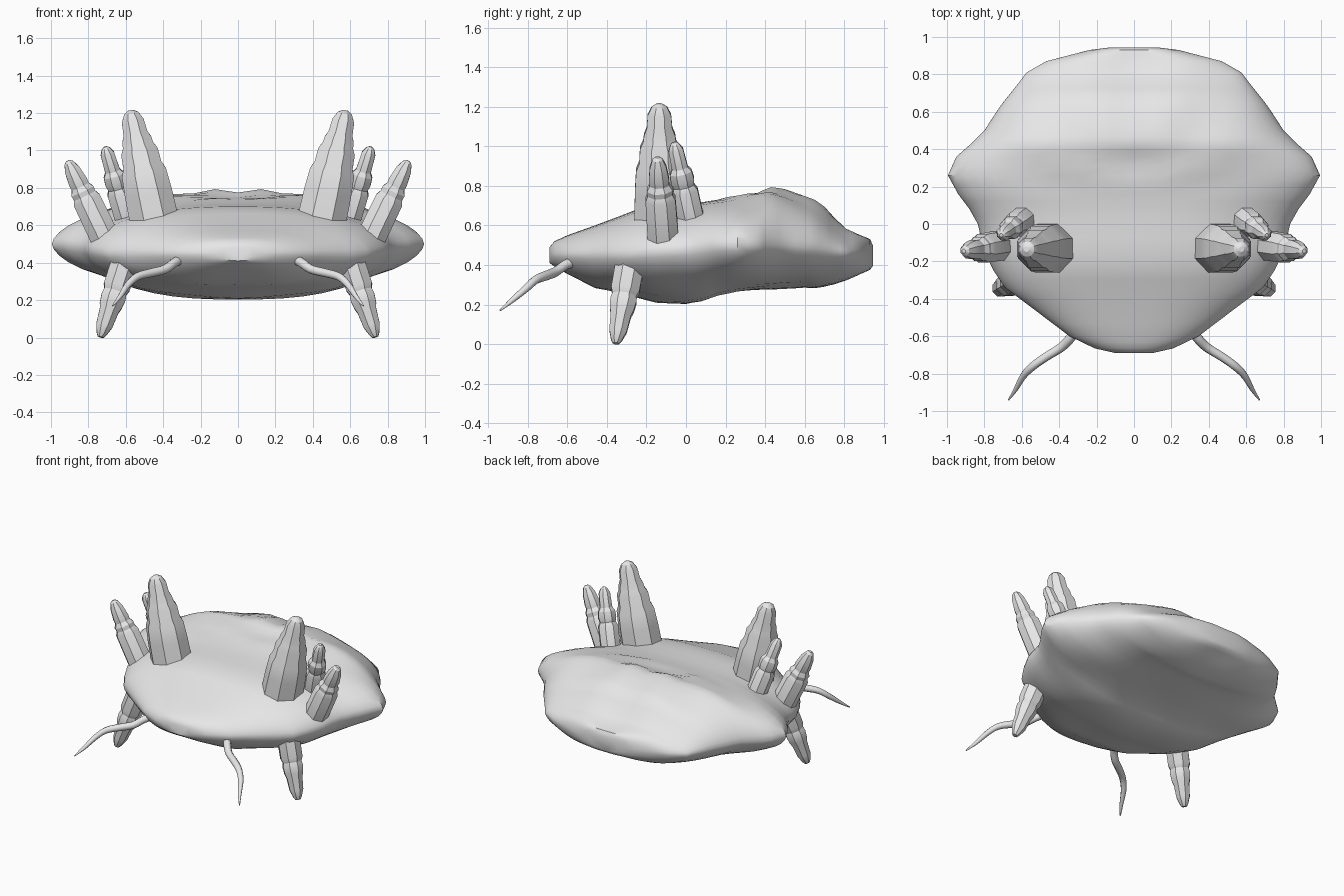
import bpy, bmesh, math
from mathutils import Vector

if "Cube" in bpy.data.objects:
    bpy.data.objects.remove(bpy.data.objects["Cube"])

grey = bpy.data.materials.new("stone grey")
grey.diffuse_color = (0.8, 0.8, 0.8, 1)
grey.use_nodes = True
grey.node_tree.nodes["Principled BSDF"].inputs["Base Color"].default_value = grey.diffuse_color


def finish(bm, name, angle):
    bmesh.ops.recalc_face_normals(bm, faces=bm.faces[:])
    me = bpy.data.meshes.new(name)
    bm.to_mesh(me)
    bm.free()
    me.materials.append(grey)
    ob = bpy.data.objects.new(name, me)
    bpy.context.collection.objects.link(ob)
    bpy.ops.object.select_all(action='DESELECT')
    ob.select_set(True)
    bpy.context.view_layer.objects.active = ob
    bpy.ops.object.shade_smooth_by_angle(angle=math.radians(angle))
    return ob


def loft(bm, rings):
    # Skin closed rings together and cap both ends
    n = len(rings[0])
    vs = [[bm.verts.new(p) for p in r] for r in rings]
    for a, b in zip(vs, vs[1:]):
        for i in range(n):
            j = (i + 1) % n
            bm.faces.new((a[i], a[j], b[j], b[i]))
    bm.faces.new(vs[0])
    bm.faces.new(vs[-1])


def lerp_rows(rows, y):
    for a, b in zip(rows, rows[1:]):
        if y <= b[0]:
            t = (y - a[0]) / (b[0] - a[0])
            return [p + (q - p) * t for p, q in zip(a, b)]
    return list(rows[-1])


# Shell: cross-sections along y as (y, half width, top z, rim z, bottom z)
sections = [
    (-0.69, 0.10, 0.49, 0.45, 0.41), (-0.665, 0.21, 0.52, 0.45, 0.39),
    (-0.60, 0.345, 0.55, 0.45, 0.35), (-0.46, 0.53, 0.60, 0.45, 0.28),
    (-0.34, 0.69, 0.645, 0.45, 0.26), (-0.25, 0.75, 0.68, 0.46, 0.24),
    (-0.15, 0.80, 0.70, 0.47, 0.215), (0.0, 0.835, 0.71, 0.48, 0.203),
    (0.08, 0.88, 0.717, 0.49, 0.215), (0.16, 0.94, 0.73, 0.50, 0.245),
    (0.26, 0.995, 0.75, 0.50, 0.265), (0.36, 0.95, 0.765, 0.50, 0.275),
    (0.43, 0.87, 0.785, 0.50, 0.28), (0.50, 0.80, 0.775, 0.50, 0.285),
    (0.60, 0.735, 0.745, 0.49, 0.29), (0.65, 0.70, 0.725, 0.49, 0.285),
    (0.70, 0.66, 0.69, 0.48, 0.29), (0.75, 0.62, 0.635, 0.47, 0.30),
    (0.81, 0.575, 0.58, 0.46, 0.32), (0.87, 0.47, 0.555, 0.46, 0.345),
    (0.93, 0.24, 0.54, 0.45, 0.37), (0.945, 0.12, 0.51, 0.45, 0.39),
]
ys = sorted([s[0] for s in sections]
            + [(a[0] + b[0]) / 2 for a, b in zip(sections, sections[1:])])
bm = bmesh.new()
rings = []
SEG = 44
for y in ys:
    _, w, top, rim, bot = lerp_rows(sections, y)
    ring = []
    for k in range(SEG):
        t = 2 * math.pi * k / SEG
        u = math.sin(t)
        upper = math.cos(t) >= 0
        full = max(0.0, 1 - abs(u) ** 2.6) ** 0.58
        x = w * u
        z = rim + ((top if upper else bot) - rim) * full
        # Soft folds fanning out over the rear of the shell
        d = math.hypot(x, y - 0.13)
        if upper and y > 0.13:
            a = math.atan2(abs(x), y - 0.13)
            z -= 0.010 * math.cos(9 * a) * min(1, d / 0.2) * min(1, (y - 0.13) / 0.15) * full
        # Gentle lumps underneath
        if not upper:
            z += 0.006 * math.cos(11 * x) * math.sin(9 * y) * full
        ring.append((x, y, z))
    rings.append(ring)
loft(bm, rings)
finish(bm, "shell", 40)


def tube(name, pts, radii, sides, angle):
    # Round section swept along a path
    pts = [Vector(p) for p in pts]
    rings = []
    for i, p in enumerate(pts):
        d = (pts[min(i + 1, len(pts) - 1)] - pts[max(i - 1, 0)]).normalized()
        e1 = (Vector((0, 1, 0)) - d * d.y)
        if e1.length < 0.3:
            e1 = Vector((1, 0, 0)) - d * d.x
        e1.normalize()
        e2 = d.cross(e1)
        rings.append([p + radii[i] * (e1 * math.cos(q) + e2 * math.sin(q))
                      for q in (2 * math.pi * (k + 0.5) / sides for k in range(sides))])
    bm = bmesh.new()
    loft(bm, rings)
    finish(bm, name, angle)


def smooth_path(rows, steps=3):
    # Spline through (x, y, z, radius) rows
    v = [Vector(r) for r in rows]
    out = []
    for i in range(len(v) - 1):
        p0, p1, p2, p3 = v[max(i - 1, 0)], v[i], v[i + 1], v[min(i + 2, len(v) - 1)]
        for s in range(steps):
            t = s / steps
            out.append(0.5 * (2 * p1 + (p2 - p0) * t + (2 * p0 - 5 * p1 + 4 * p2 - p3) * t * t
                              + (3 * p1 - p0 - 3 * p2 + p3) * t ** 3))
    return out + [v[-1]]


# Stepped spikes: base, tip, and (fraction along, radius) rows
big = [(-0.1, .142), (.20, .138), (.40, .130), (.47, .112), (.60, .108), (.66, .090),
       (.72, .085), (.78, .070), (.90, .064), (.97, .042), (1, .015)]
thin = [(-0.1, .070), (.35, .070), (.42, .056), (.50, .064), (.60, .060), (.66, .044),
        (.90, .040), (.97, .025), (1, .010)]
outer = [(-0.1, .085), (.48, .082), (.54, .068), (.60, .070), (.66, .054), (.72, .056),
         (.88, .045), (.97, .028), (1, .012)]
leg = [(-0.1, .080), (.40, .078), (.46, .066), (.52, .072), (.62, .066), (.68, .056),
       (.86, .048), (.96, .030), (1, .018)]
spikes = [
    ("large_spike", (.455, -.13, .66), (.575, -.135, 1.215), big),
    ("thin_spike", (.595, .025, .64), (.71, -.06, 1.02), thin),
    ("outer_spike", (.715, -.115, .54), (.91, -.145, .945), outer),
    ("leg", (.59, -.275, .45), (.735, -.355, .003), leg),
]
# Curved feelers at the front
feeler = [(.30, -.55, .42, .028), (.34, -.61, .40, .026), (.39, -.66, .365, .025),
          (.47, -.71, .345, .024), (.54, -.76, .325, .022), (.59, -.81, .28, .019),
          (.63, -.88, .22, .013), (.67, -.94, .17, .004)]

for side, s in (("right", 1), ("left", -1)):
    for name, a, b, rows in spikes:
        a, b = Vector((a[0] * s, a[1], a[2])), Vector((b[0] * s, b[1], b[2]))
        tube(f"{name}_{side}", [a.lerp(b, f) for f, _ in rows],
             [r for _, r in rows], 8, 25)
    path = smooth_path(feeler)
    tube(f"feeler_{side}", [(p[0] * s, p[1], p[2]) for p in path],
         [p[3] for p in path], 8, 50)
